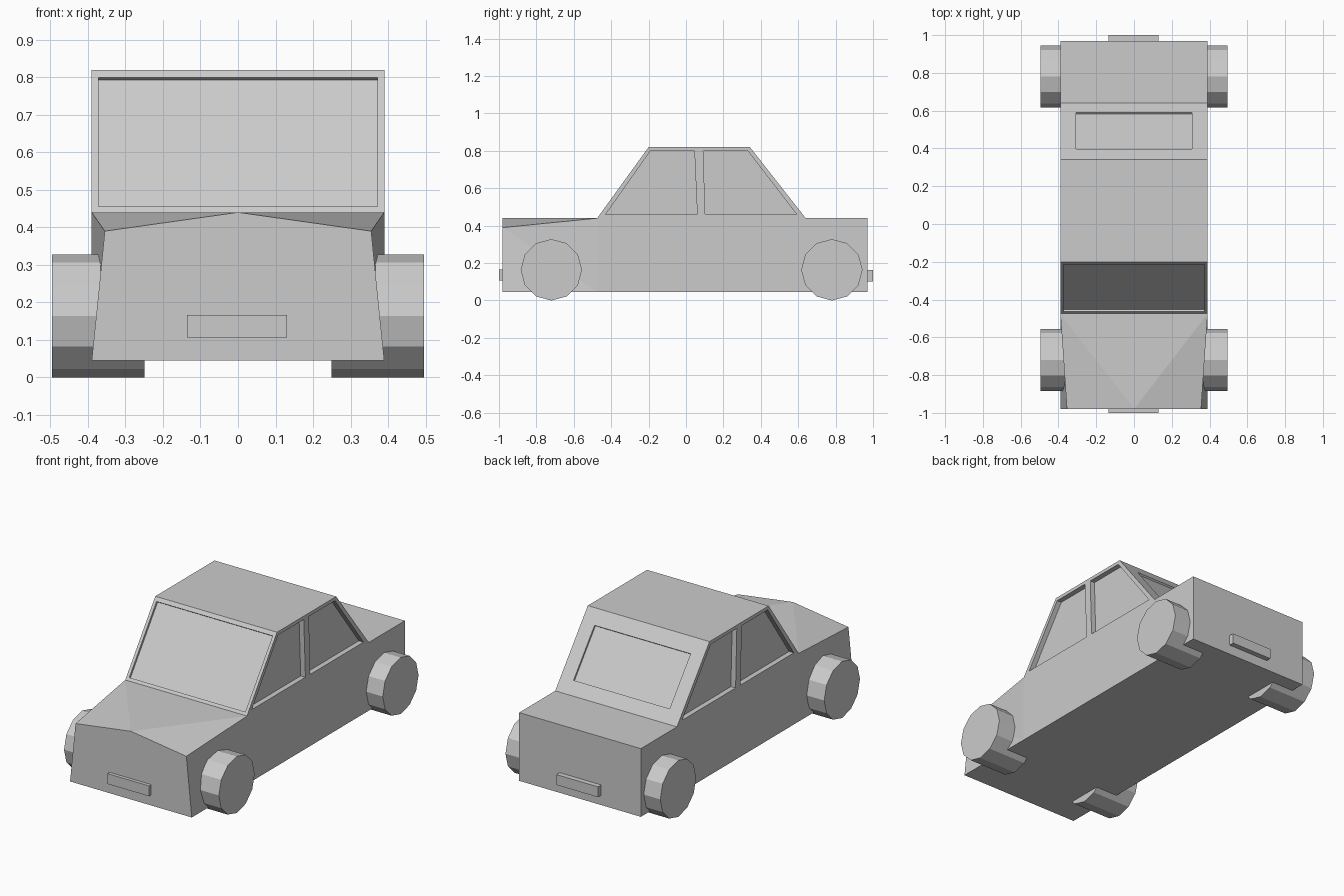
import bpy, bmesh, math
from mathutils import Vector, Matrix

if "Cube" in bpy.data.objects:
    bpy.data.objects.remove(bpy.data.objects["Cube"])


def make_object(name, bm):
    bmesh.ops.recalc_face_normals(bm, faces=bm.faces)
    mesh = bpy.data.meshes.new(name)
    bm.to_mesh(mesh)
    bm.free()
    obj = bpy.data.objects.new(name, mesh)
    bpy.context.collection.objects.link(obj)
    return obj


def add_recess(bm, points, normal, depth):
    """Prism straddling the surface: reaches `depth` inside and a bit outside."""
    n = Vector(normal).normalized()
    inner = [bm.verts.new(Vector(p) - n * depth) for p in points]
    outer = [bm.verts.new(Vector(p) + n * 0.05) for p in points]
    bm.faces.new(inner)
    bm.faces.new(outer)
    for i in range(len(points)):
        j = (i + 1) % len(points)
        bm.faces.new((inner[i], inner[j], outer[j], outer[i]))


# Car shell: side profile (y, z), starting at the bonnet base
W = 0.39
profile = [(-0.475, 0.44), (-0.2, 0.82), (0.342, 0.82), (0.64, 0.44),
           (0.97, 0.44), (0.97, 0.045), (-0.475, 0.045)]
bm = bmesh.new()
sides = []
for s in (-1, 1):
    ring = [bm.verts.new((s * W, y, z)) for y, z in profile]
    low = bm.verts.new((s * W, -0.98, 0.045))
    high = bm.verts.new((s * 0.355, -0.98, 0.39))
    bm.faces.new(ring)
    bm.faces.new((ring[0], ring[6], high))
    bm.faces.new((ring[6], low, high))
    sides.append((ring, low, high))
(left, l_low, l_high), (right, r_low, r_high) = sides
for i in range(6):
    bm.faces.new((left[i], left[i + 1], right[i + 1], right[i]))

# Creased bonnet, nose panel and floor
peak = bm.verts.new((0, -0.98, 0.44))
bm.faces.new((left[0], right[0], peak))
bm.faces.new((left[0], peak, l_high))
bm.faces.new((right[0], r_high, peak))
bm.faces.new((l_low, r_low, r_high, peak, l_high))
bm.faces.new((left[6], right[6], r_low, l_low))
body = make_object("car_body", bm)

# Window recesses
bm = bmesh.new()
side_windows = [
    [(-0.43, 0.46), (-0.19, 0.80), (0.045, 0.80), (0.06, 0.46)],
    [(0.103, 0.46), (0.092, 0.80), (0.33, 0.80), (0.592, 0.46)],
]
for s in (-1, 1):
    for win in side_windows:
        add_recess(bm, [(s * W, y, z) for y, z in win], (s, 0, 0), 0.03)


def sloped_window(half, z0, z1, a, b, depth):
    """Window on the slanted plane between profile points a (low) and b (high)."""
    def y_at(z):
        return a[0] + (b[0] - a[0]) * (z - a[1]) / (b[1] - a[1])
    pts = [(-half, y_at(z0), z0), (half, y_at(z0), z0),
           (half, y_at(z1), z1), (-half, y_at(z1), z1)]
    side = -1 if a[0] < 0 else 1
    add_recess(bm, pts, (0, side * (b[1] - a[1]), abs(b[0] - a[0])), depth)


sloped_window(0.372, 0.455, 0.80, profile[0], profile[1], 0.013)
sloped_window(0.308, 0.504, 0.749, profile[3], profile[2], 0.011)
cutter = make_object("window_cutter", bm)
cutter.hide_render = True

mod = body.modifiers.new("windows", 'BOOLEAN')
mod.operation = 'DIFFERENCE'
mod.solver = 'EXACT'
mod.object = cutter
bpy.context.view_layer.objects.active = body
bpy.ops.object.modifier_apply(modifier=mod.name)
bpy.data.objects.remove(cutter)

# Twelve-sided wheels
for end, y in (("front", -0.72), ("rear", 0.78)):
    for side, s in (("left", 1), ("right", -1)):
        bm = bmesh.new()
        bmesh.ops.create_cone(bm, cap_ends=True, segments=12, radius1=0.164,
                              radius2=0.164, depth=0.247,
                              matrix=Matrix.Translation((s * 0.3725, y, 0.164))
                              @ Matrix.Rotation(math.pi / 2, 4, 'Y'))
        make_object(f"{end}_{side}_wheel", bm)

# Number plates
for name, y, z in (("front_plate", -0.985, 0.136), ("rear_plate", 0.985, 0.132)):
    bm = bmesh.new()
    bmesh.ops.create_cube(bm, size=1, matrix=Matrix.Translation((-0.003, y, z))
                          @ Matrix.Diagonal((0.266, 0.03, 0.06, 1)))
    make_object(name, bm)
